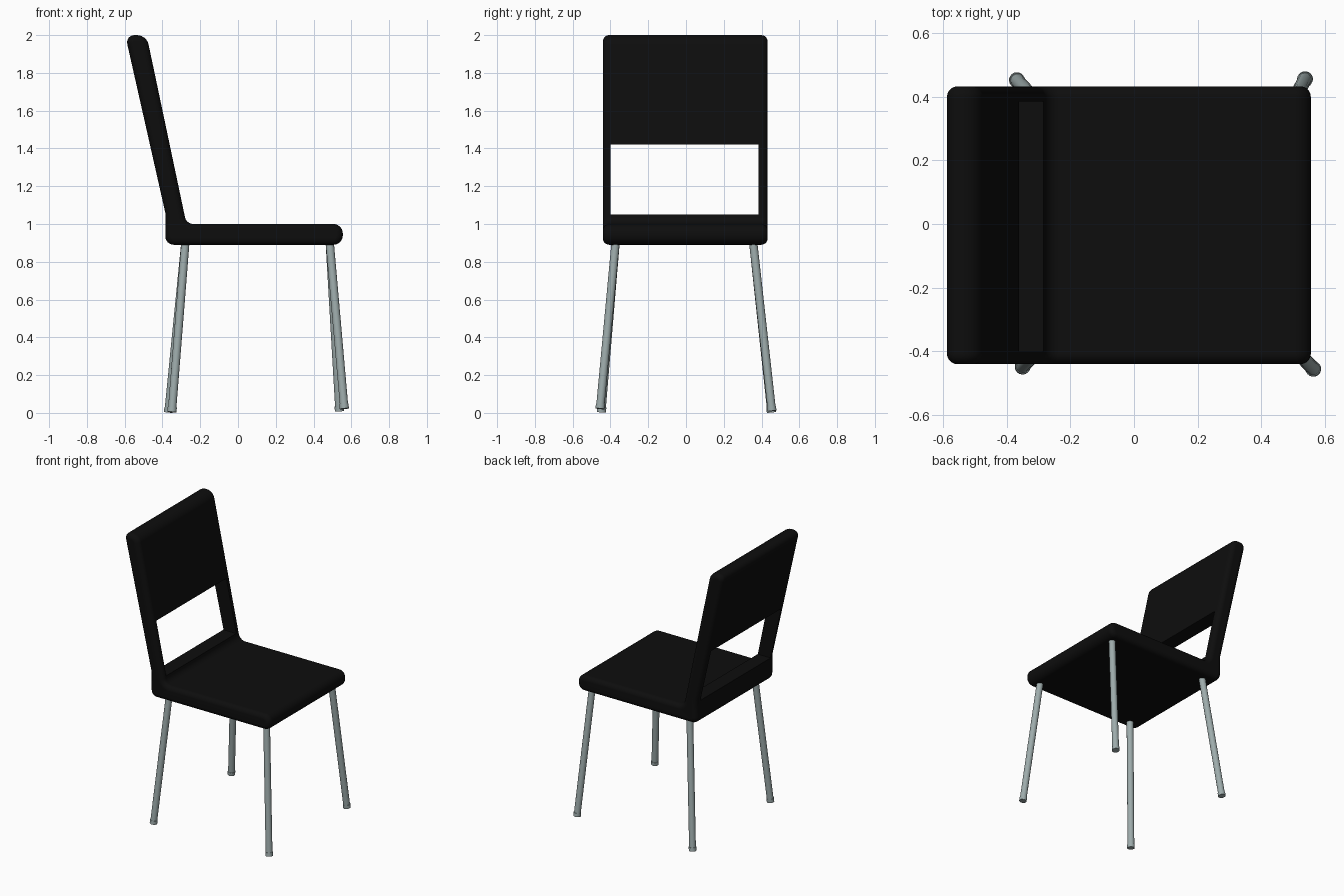
import bpy
import bmesh
from mathutils import Vector

cube = bpy.data.objects.get("Cube")
if cube:
    bpy.data.objects.remove(cube, do_unlink=True)


def material(name, color):
    m = bpy.data.materials.new(name)
    m.use_nodes = True
    m.diffuse_color = color
    m.node_tree.nodes["Principled BSDF"].inputs["Base Color"].default_value = color
    return m


black = material("black upholstery", (0.004, 0.004, 0.004, 1))
steel = material("grey steel", (0.34, 0.41, 0.41, 1))


def make_object(name, bm, mat):
    bmesh.ops.recalc_face_normals(bm, faces=bm.faces)
    mesh = bpy.data.meshes.new(name)
    bm.to_mesh(mesh)
    bm.free()
    mesh.materials.append(mat)
    obj = bpy.data.objects.new(name, mesh)
    bpy.context.collection.objects.link(obj)
    return obj


def activate(obj):
    bpy.ops.object.select_all(action='DESELECT')
    obj.select_set(True)
    bpy.context.view_layer.objects.active = obj


# Seat and backrest: one L-shaped side profile with rounded corners
RIGHT, LEFT = -0.44, 0.432
profile = [(-0.385, 0.89, 0.045), (0.555, 0.89, 0.05), (0.555, 1.0, 0.05),
           (-0.273, 1.0, 0.036), (-0.484, 2.0, 0.05), (-0.597, 2.0, 0.05),
           (-0.385, 1.06, 0)]
bm = bmesh.new()
corners = [bm.verts.new((x, RIGHT, z)) for x, z, r in profile]
bm.faces.new(corners)
for v, (x, z, r) in zip(corners, profile):
    if r:
        bmesh.ops.bevel(bm, geom=[v], offset=r, segments=6, profile=0.5,
                        affect='VERTICES', clamp_overlap=False)
side = bm.faces[:]
ext = bmesh.ops.extrude_face_region(bm, geom=side, use_keep_orig=True)
bmesh.ops.translate(bm, vec=(0, LEFT - RIGHT, 0),
                    verts=[g for g in ext["geom"] if isinstance(g, bmesh.types.BMVert)])
bmesh.ops.recalc_face_normals(bm, faces=bm.faces)

# Soften the outline on both sides
rim = [e for e in bm.edges if abs(e.verts[0].co.y - e.verts[1].co.y) < 1e-5]
bmesh.ops.bevel(bm, geom=rim, offset=0.033, segments=5, profile=0.5,
                affect='EDGES', clamp_overlap=False)
body = make_object("seat_and_backrest", bm, black)

# Opening in the lower backrest
bm = bmesh.new()
bmesh.ops.create_cube(bm, size=1)
for v in bm.verts:
    v.co = Vector((-0.5 + v.co.x, -0.0075 + v.co.y * 0.785, 1.235 + v.co.z * 0.37))
cutter = make_object("opening_cutter", bm, black)
cutter.hide_render = True
cut = body.modifiers.new("opening", 'BOOLEAN')
cut.operation = 'DIFFERENCE'
cut.solver = 'EXACT'
cut.object = cutter
activate(body)
bpy.ops.object.modifier_apply(modifier=cut.name)
bpy.data.objects.remove(cutter, do_unlink=True)
bpy.ops.object.shade_smooth_by_angle(angle=0.6)
body.modifiers.new("clean_shading", 'WEIGHTED_NORMAL').keep_sharp = True


def rod(name, start, end, radius):
    start, end = Vector(start), Vector(end)
    axis = end - start
    bm = bmesh.new()
    bmesh.ops.create_cone(bm, cap_ends=True, segments=20, radius1=radius,
                          radius2=radius, depth=axis.length)
    obj = make_object(name, bm, steel)
    obj.location = (start + end) / 2
    obj.rotation_euler = axis.to_track_quat('Z', 'Y').to_euler()
    activate(obj)
    bpy.ops.object.shade_smooth_by_angle(angle=0.6)
    return obj


# Splayed legs, each with a slightly wider foot
legs = {
    "back_left": ((-0.278, 0.355, 0.91), (-0.368, 0.452, 0.004)),
    "back_right": ((-0.278, -0.372, 0.91), (-0.35, -0.448, 0.004)),
    "front_left": ((0.485, 0.355, 0.91), (0.537, 0.455, 0.01)),
    "front_right": ((0.485, -0.372, 0.91), (0.563, -0.455, 0.022)),
}
for name, (top, bottom) in legs.items():
    top, bottom = Vector(top), Vector(bottom)
    ankle = bottom + (top - bottom).normalized() * 0.025
    rod(name + "_leg", top, ankle, 0.022)
    rod(name + "_foot", ankle, bottom, 0.0245)
